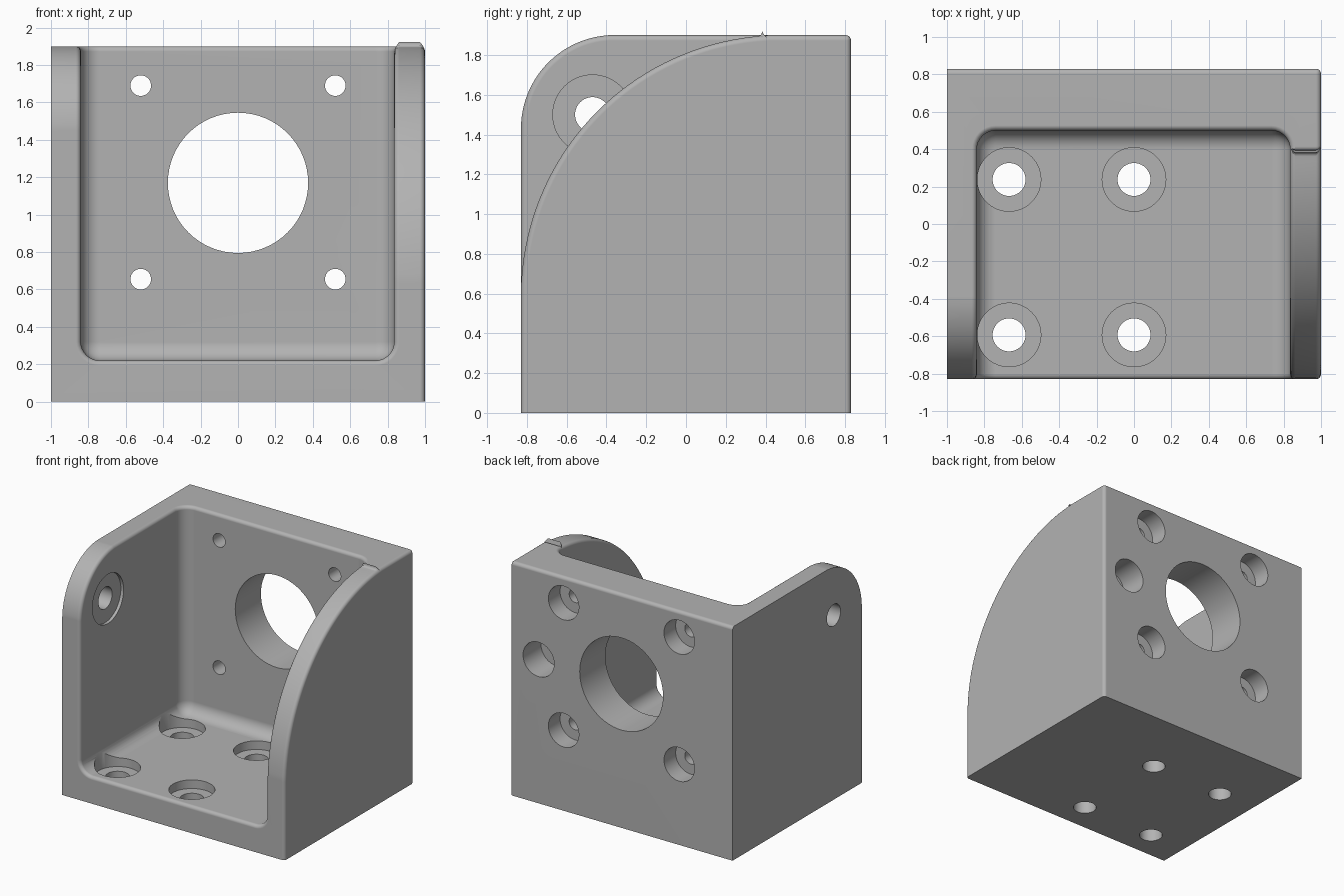
import bpy, bmesh, math
from mathutils import Matrix, Vector

cube = bpy.data.objects.get("Cube")
if cube:
    bpy.data.objects.remove(cube, do_unlink=True)

grey = bpy.data.materials.new("matte_grey")
grey.use_nodes = True
grey.diffuse_color = (0.45, 0.45, 0.45, 1)
grey.node_tree.nodes["Principled BSDF"].inputs["Base Color"].default_value = (0.45, 0.45, 0.45, 1)


def make_object(name, bm):
    bmesh.ops.recalc_face_normals(bm, faces=bm.faces)
    mesh = bpy.data.meshes.new(name)
    bm.to_mesh(mesh)
    bm.free()
    mesh.materials.append(grey)
    obj = bpy.data.objects.new(name, mesh)
    bpy.context.collection.objects.link(obj)
    return obj


def box(name, low, high, fillet=0):
    low, high = Vector(low), Vector(high)
    bm = bmesh.new()
    bmesh.ops.create_cube(bm, size=1)
    bmesh.ops.scale(bm, vec=high - low, verts=bm.verts)
    bmesh.ops.translate(bm, vec=(low + high) / 2, verts=bm.verts)
    if fillet:
        bmesh.ops.bevel(bm, geom=bm.edges[:], offset=fillet, segments=8,
                        profile=0.5, affect='EDGES')
    return make_object(name, bm)


def cylinder(name, start, end, radius):
    start, end = Vector(start), Vector(end)
    axis = end - start
    turn = Vector((0, 0, 1)).rotation_difference(axis).to_matrix().to_4x4()
    bm = bmesh.new()
    bmesh.ops.create_cone(bm, cap_ends=True, segments=64, radius1=radius, radius2=radius,
                          depth=axis.length,
                          matrix=Matrix.Translation((start + end) / 2) @ turn)
    return make_object(name, bm)


def corner_cutter(name, x0, x1, cy, cz, r, trim, end_y):
    """Prism covering everything in front of and above a quarter arc."""
    pts = [(-1.3, cz - 0.09), (cy - r - 0.01, cz - 0.09)]
    steps = 36
    for i in range(steps + 1):
        a = math.radians(trim + (90 - 2 * trim) * i / steps)
        pts.append((cy - r * math.cos(a), cz + r * math.sin(a)))
    pts += [(end_y, cz + r + 0.01), (end_y, 2.3), (-1.3, 2.3)]
    bm = bmesh.new()
    face = bm.faces.new([bm.verts.new((x0, y, z)) for y, z in pts])
    out = bmesh.ops.extrude_face_region(bm, geom=[face])
    moved = [v for v in out["geom"] if isinstance(v, bmesh.types.BMVert)]
    bmesh.ops.translate(bm, vec=(x1 - x0, 0, 0), verts=moved)
    return make_object(name, bm)


def apply_modifier(obj, kind, **settings):
    mod = obj.modifiers.new(kind.lower(), kind)
    for key, value in settings.items():
        setattr(mod, key, value)
    bpy.ops.object.select_all(action='DESELECT')
    bpy.context.view_layer.objects.active = obj
    obj.select_set(True)
    bpy.ops.object.modifier_apply(modifier=mod.name)


def cut(obj, cutter):
    cutter.hide_render = True
    apply_modifier(obj, 'BOOLEAN', operation='DIFFERENCE', solver='EXACT', object=cutter)
    bpy.data.objects.remove(cutter, do_unlink=True)


# Block, oversized on the two sides that keep crisp edges
bracket = box("motor_bracket", (-1.2, -0.83, -0.2), (1, 0.83, 1.9))

# Filleted cavity leaving a floor, a back wall and two side walls
cut(bracket, box("cavity", (-0.84, -2, 0.22), (0.835, 0.5, 3), 0.1))

# Rounded front corners: sweeping on the left wall, tighter on the right wall
cut(bracket, corner_cutter("left_arc", 0.5, 1.4, 0.48, 0.59, 1.31, 4, 0.385))
cut(bracket, corner_cutter("right_arc", -1.5, -0.5, -0.36, 1.43, 0.47, 6, -0.3))

# Softened rims, then trim the underside and the right side flat
apply_modifier(bracket, 'BEVEL', width=0.027, segments=4, limit_method='ANGLE',
               angle_limit=math.radians(35), use_clamp_overlap=False)
cut(bracket, box("underside_trim", (-3, -3, -1), (3, 3, 0)))
cut(bracket, box("side_trim", (-3, -3, -1), (-1, 3, 3)))

# Shaft opening in the back wall
cut(bracket, cylinder("shaft_hole", (0, 0.3, 1.17), (0, 1, 1.17), 0.375))

# Motor screw holes, counterbored from the back
for x in (-0.52, 0.52):
    for z in (0.655, 1.69):
        cut(bracket, cylinder("screw_hole", (x, 0.3, z), (x, 1, z), 0.055))
        cut(bracket, cylinder("screw_counterbore", (x, 0.68, z), (x, 1, z), 0.137))

# Blind socket in the back wall
cut(bracket, cylinder("blind_socket", (0.745, 0.6, 1.17), (0.745, 1, 1.17), 0.14))

# Floor mounting holes, counterbored from above
for x in (-0.668, 0):
    for y in (-0.593, 0.238):
        cut(bracket, cylinder("floor_hole", (x, y, -0.2), (x, y, 0.4), 0.088))
        cut(bracket, cylinder("floor_counterbore", (x, y, 0.15), (x, y, 0.45), 0.17))

# Pivot hole in the right wall with a shallow recess inside
cut(bracket, cylinder("pivot_hole", (-1.3, -0.47, 1.5), (-0.6, -0.47, 1.5), 0.088))
cut(bracket, cylinder("pivot_recess", (-0.865, -0.47, 1.5), (-0.6, -0.47, 1.5), 0.2))

# Smooth fillets with crisp hole edges
bpy.ops.object.select_all(action='DESELECT')
bracket.select_set(True)
bpy.context.view_layer.objects.active = bracket
bpy.ops.object.shade_smooth_by_angle(angle=math.radians(32))
weighted = bracket.modifiers.new("weighted_normals", 'WEIGHTED_NORMAL')
weighted.keep_sharp = True
